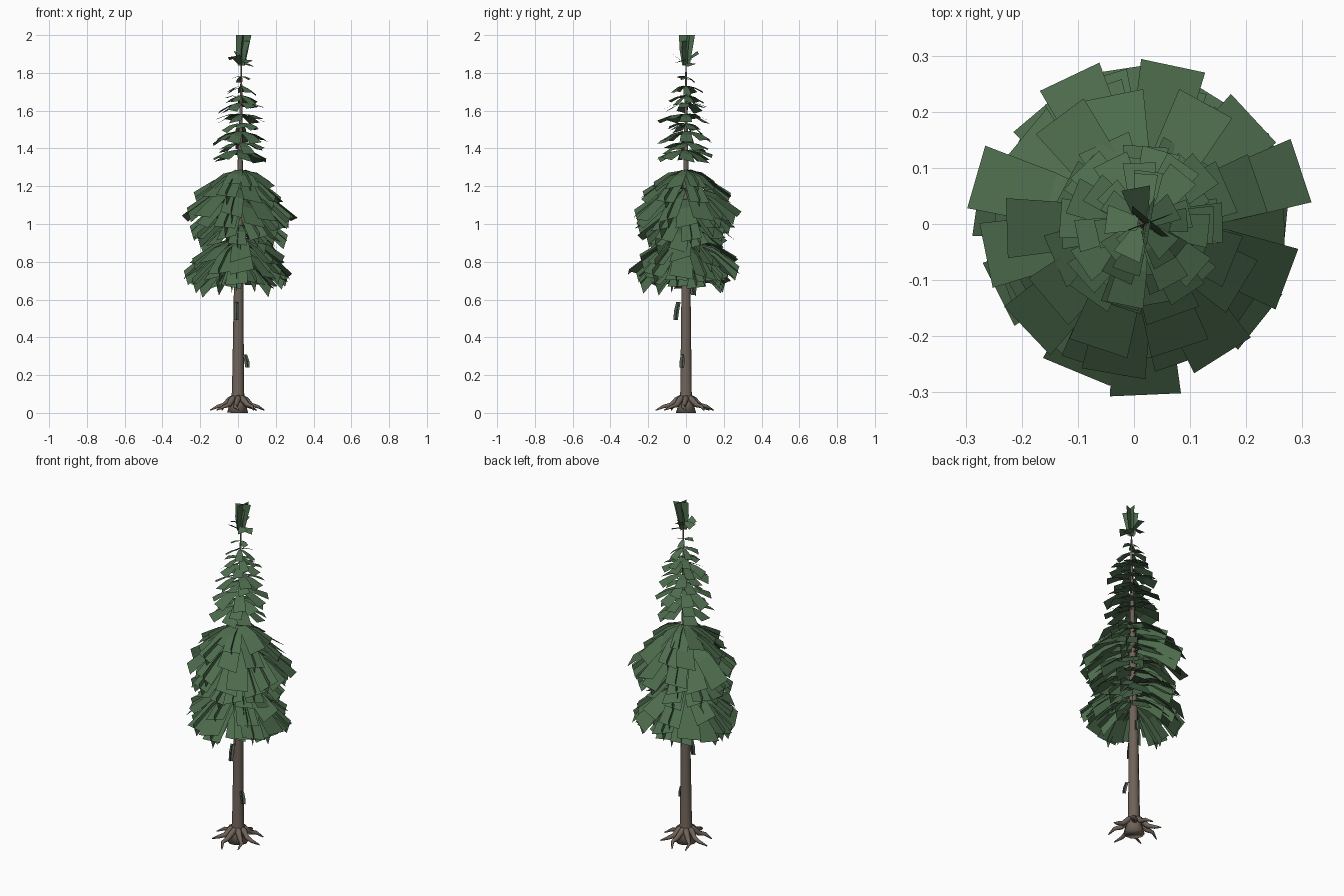
import bpy, bmesh, math, random
from mathutils import Vector

if "Cube" in bpy.data.objects:
    bpy.data.objects.remove(bpy.data.objects["Cube"])

random.seed(7)


def material(name, rgb):
    m = bpy.data.materials.new(name)
    m.diffuse_color = (*rgb, 1)
    m.use_nodes = True
    m.node_tree.nodes["Principled BSDF"].inputs["Base Color"].default_value = m.diffuse_color
    return m


BARK = material("bark", (0.16, 0.125, 0.10))
NEEDLE = material("needles", (0.075, 0.15, 0.075))
DRY = material("dry_needles", (0.10, 0.13, 0.10))


def finish(name, bm, mat, smooth=False):
    me = bpy.data.meshes.new(name)
    bm.to_mesh(me)
    bm.free()
    me.materials.append(mat)
    ob = bpy.data.objects.new(name, me)
    bpy.context.collection.objects.link(ob)
    for p in me.polygons:
        p.use_smooth = smooth
    return ob


def tube(bm, points, radii, sides):
    """Tapered tube through points with capped ends."""
    pts = [Vector(p) for p in points]
    rings = []
    for i, p in enumerate(pts):
        d = (pts[min(i + 1, len(pts) - 1)] - pts[max(i - 1, 0)]).normalized()
        u = d.cross(Vector((0, 1, 0)) if abs(d.z) > 0.8 else Vector((0, 0, 1))).normalized()
        v = d.cross(u)
        rings.append([bm.verts.new(p + radii[i] * (u * math.cos(a) + v * math.sin(a)))
                      for a in (2 * math.pi * k / sides for k in range(sides))])
    for a, b in zip(rings, rings[1:]):
        for k in range(sides):
            bm.faces.new((a[k], a[(k + 1) % sides], b[(k + 1) % sides], b[k]))
    bm.faces.new(rings[0][::-1])
    bm.faces.new(rings[-1])
    bmesh.ops.recalc_face_normals(bm, faces=bm.faces)


def strip(bm, points, widths, side):
    """Ribbon card along points, spread to both sides."""
    rows = [(bm.verts.new(p - side * w), bm.verts.new(p + side * w))
            for p, w in zip(points, widths)]
    for a, b in zip(rows, rows[1:]):
        bm.faces.new((a[0], b[0], b[1], a[1]))


# Trunk, slightly flared and leaning
bm = bmesh.new()
tube(bm, [(-0.002, 0, 0), (-0.001, 0, 0.05), (0, 0, 0.11), (0.003, 0, 0.6), (0.008, 0, 1.0),
          (0.012, 0, 1.35), (0.017, 0, 1.7), (0.018, 0, 1.93)],
     [0.056, 0.042, 0.032, 0.026, 0.021, 0.013, 0.006, 0.002], 10)
finish("trunk", bm, BARK, True)

# Roots arching out of the trunk base
bm = bmesh.new()
for i in range(8):
    a = 2 * math.pi * i / 8 + random.uniform(-0.15, 0.15)
    reach = random.uniform(0.135, 0.165)
    pts = []
    for t, z, bend in ((0.12, 0.085, 0), (0.3, 0.07, 0), (0.5, 0.042, 0.12),
                       (0.75, 0.034, 0.12), (1, 0.014, -0.06)):
        b = a + bend * (1 if i % 2 else -1)
        pts.append((reach * t * math.cos(b), reach * t * math.sin(b), z))
    tube(bm, pts, [0.016, 0.017, 0.014, 0.010, 0.003], 6)
finish("roots", bm, BARK, True)

# Needle whorls: base z, tip radius, tip z, tip half width, number of branches
WHORLS = [
    (0.80, 0.20, 0.675, 0.055, 9), (0.86, 0.25, 0.70, 0.06, 10),
    (0.90, 0.295, 0.735, 0.065, 10), (0.92, 0.26, 0.80, 0.06, 9),
    (0.99, 0.21, 0.88, 0.05, 9), (1.06, 0.245, 0.93, 0.055, 10),
    (1.13, 0.265, 0.98, 0.06, 10), (1.19, 0.29, 1.04, 0.06, 10),
    (1.25, 0.24, 1.13, 0.055, 9), (1.285, 0.17, 1.20, 0.05, 8),
    (1.39, 0.155, 1.345, 0.042, 8), (1.43, 0.12, 1.385, 0.036, 7),
    (1.49, 0.15, 1.44, 0.036, 8), (1.53, 0.10, 1.49, 0.032, 6),
    (1.58, 0.145, 1.54, 0.034, 7), (1.64, 0.115, 1.60, 0.03, 7),
    (1.68, 0.09, 1.65, 0.026, 6), (1.73, 0.085, 1.70, 0.022, 5),
    (1.78, 0.05, 1.76, 0.018, 3),
]
leaves, twigs = bmesh.new(), bmesh.new()
for wi, (z0, r, z1, w, n) in enumerate(WHORLS):
    cx = 0.008 + 0.01 * (z0 - 1)
    turn = random.uniform(0, 6.28)
    for i in range(n):
        a = turn + 2 * math.pi * i / n + random.uniform(-0.15, 0.15)
        k = random.uniform(0.88, 1.05)
        dz = random.uniform(-0.02, 0.02)
        out = Vector((math.cos(a), math.sin(a), 0))
        tilt = random.uniform(-0.3, 0.3)
        side = Vector((-out.y, out.x, tilt)).normalized()

        def at(t, z):
            return Vector((cx, 0, z + dz * t)) + out * r * k * t

        drop = z0 - z1
        path = [at(0.12, z0), at(0.55, z0 - 0.33 * drop), at(1, z1)]
        strip(leaves, path, [w * 0.4, w * 0.8, w], side)
        # Upright crossing card on the fuller lower branches
        if z0 < 1.3 and i % 2 == 0:
            up = Vector((0, 0, 1)) + out * 0.3
            strip(leaves, [p - up * 0.012 for p in path], [0.012, 0.03, 0.04], up.normalized())
        # Woody twig under the card
        if i % 2:
            tube(twigs, [at(0, z0 - 0.01), path[1] - Vector((0, 0, 0.004))],
                 [0.004 if z0 < 1.3 else 0.0025, 0.001], 3)
finish("needle_branches", leaves, NEEDLE)
finish("twigs", twigs, BARK)

# Crown tip: upright crossed cards and a small drooping collar
bm = bmesh.new()
for i in range(3):
    a = 0.35 + math.pi * i / 3
    s = Vector((math.cos(a), math.sin(a), 0))
    lean = Vector((0.018, 0, 0))
    strip(bm, [Vector((0.018, 0, 1.84)), Vector((0.022, 0, 1.92)), Vector((0.03, 0.005, 2.0 - 0.03 * (i == 2)))],
          [0.02, 0.034, 0.043], s)
for i in range(5):
    a = 2 * math.pi * i / 5 + 0.5
    o = Vector((math.cos(a), math.sin(a), 0))
    c = Vector((0.015, 0, 0))
    z = 1.85 + 0.018 * (i % 3)
    strip(bm, [c + o * 0.008 + Vector((0, 0, z)), c + o * 0.065 + Vector((0, 0, z + (0.04 if i % 2 else -0.01)))],
          [0.012, 0.026], Vector((-o.y, o.x, 0.3)))
finish("crown_tip", bm, NEEDLE)

# Small dry sprigs hanging on the bare trunk
bm = bmesh.new()
for x, y, z, h in ((0.046, -0.02, 0.275, 0.034), (-0.008, -0.05, 0.54, 0.048), (0.01, 0.034, 0.655, 0.03)):
    for a in (0.25, 1.8):
        s = Vector((math.cos(a), math.sin(a), 0))
        strip(bm, [Vector((x * 0.8, y * 0.8, z + h)), Vector((x, y, z)), Vector((x * 1.1, y * 1.1, z - h))],
              [0.012, 0.014, 0.012], s)
finish("dry_sprigs", bm, DRY)
